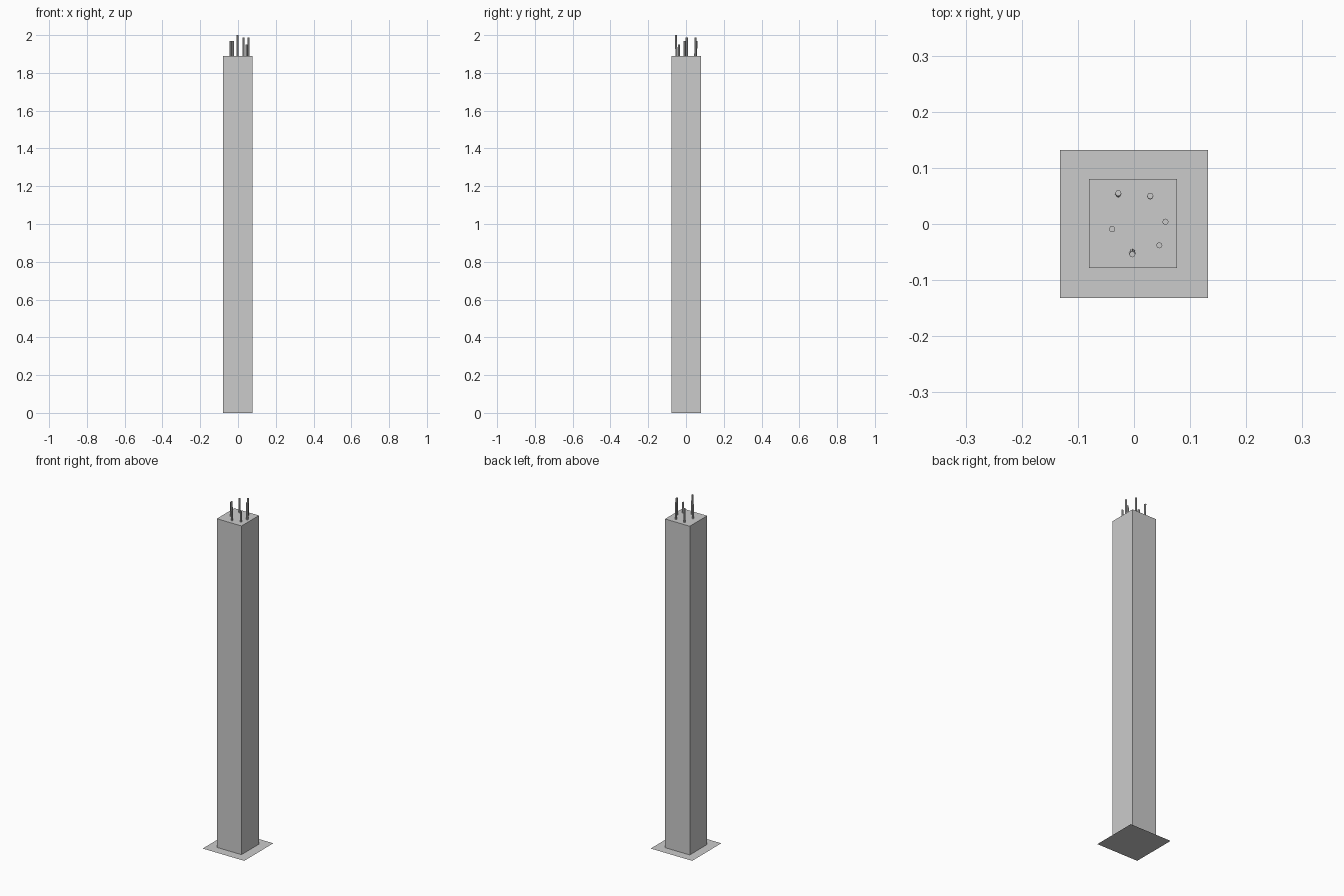
import bpy, bmesh
from mathutils import Vector

if "Cube" in bpy.data.objects:
    bpy.data.objects.remove(bpy.data.objects["Cube"])

COL_TOP = 1.89
X0, X1, Y0, Y1 = -0.08, 0.077, -0.078, 0.08
HALF_BASE = 0.132


def finish(name, bm):
    bmesh.ops.recalc_face_normals(bm, faces=bm.faces)
    mesh = bpy.data.meshes.new(name)
    bm.to_mesh(mesh)
    bm.free()
    obj = bpy.data.objects.new(name, mesh)
    bpy.context.collection.objects.link(obj)
    return obj


def square(bm, x0, x1, y0, y1, z):
    return [bm.verts.new((x, y, z)) for x, y in ((x0, y0), (x1, y0), (x1, y1), (x0, y1))]


# Square concrete column
bm = bmesh.new()
low = square(bm, X0, X1, Y0, Y1, 0)
high = square(bm, X0, X1, Y0, Y1, COL_TOP)
bm.faces.new(low[::-1])
bm.faces.new(high)
for i in range(4):
    j = (i + 1) % 4
    bm.faces.new((low[i], low[j], high[j], high[i]))
finish("concrete_column", bm)

# Thin flat footing sheet around the column foot
bm = bmesh.new()
outer = square(bm, -HALF_BASE, HALF_BASE, -HALF_BASE, HALF_BASE, 0)
inner = square(bm, X0, X1, Y0, Y1, 0)
for i in range(4):
    j = (i + 1) % 4
    bm.faces.new((outer[i], outer[j], inner[j], inner[i]))
finish("footing_sheet", bm)


# Reinforcing bars: x, y, top height, slight lean in y
def rebar(index, x, y, top, lean):
    start = Vector((x, y, COL_TOP - 0.005))
    end = Vector((x, y + lean, top))
    bpy.ops.mesh.primitive_cylinder_add(vertices=8, radius=0.0055,
                                        depth=(end - start).length,
                                        location=(start + end) / 2)
    bar = bpy.context.object
    bar.name = f"rebar_{index}"
    bar.rotation_euler = (end - start).to_track_quat('Z', 'Y').to_euler()
    bpy.ops.object.shade_smooth_by_angle()


bars = [
    (-0.028, 0.053, 1.97, 0.002),
    (0.029, 0.049, 1.988, 0.001),
    (0.056, 0.004, 1.988, 0.0),
    (0.045, -0.038, 1.95, 0.0),
    (-0.003, -0.050, 2.0, -0.004),
    (-0.039, -0.009, 1.97, 0.0),
]
for index, bar in enumerate(bars, 1):
    rebar(index, *bar)
